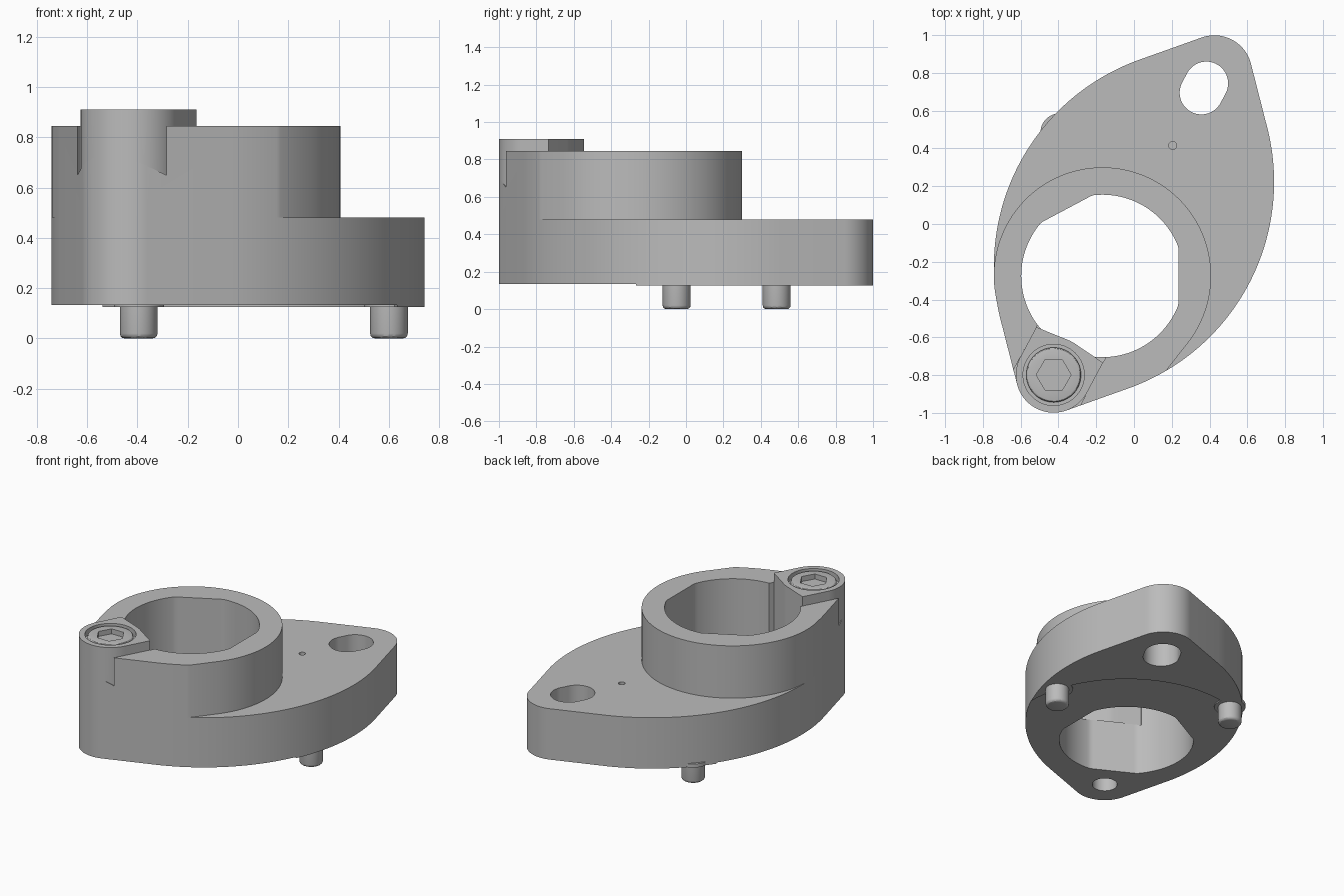
import bpy, bmesh, math
from mathutils import Vector
from mathutils.geometry import convex_hull_2d

if "Cube" in bpy.data.objects:
    bpy.data.objects.remove(bpy.data.objects["Cube"], do_unlink=True)

grey = bpy.data.materials.new("machined grey")
grey.use_nodes = True
grey.diffuse_color = (0.5, 0.5, 0.5, 1)
grey.node_tree.nodes["Principled BSDF"].inputs["Base Color"].default_value = (0.5, 0.5, 0.5, 1)

# Layout: long axis of the flange, and its perpendicular
AXIS = Vector((0.47, 0.8827))
SIDE = Vector((AXIS.y, -AXIS.x))
RING = Vector((-0.167, -0.275))
CLAMP = AXIS * -0.905
SEAT_SLOPE = Vector((AXIS.x * 0.6, AXIS.y * 0.6, 1)).normalized()


def at(s, t):
    return AXIS * s + SIDE * t


def arc(centre, r, start=0, end=360, n=96):
    angles = [math.radians(start + (end - start) * i / n) for i in range(n + 1)]
    return [centre + Vector((math.cos(a), math.sin(a))) * r for a in angles]


def circle(centre, r, n=96):
    return arc(centre, r, n=n)[:-1]


def hull(points):
    return [points[i] for i in convex_hull_2d(points)]


def prism(name, points, z0, z1, seat=None, chamfer=None):
    """Extrude an outline; seat trims it below a sloping plane."""
    bm = bmesh.new()
    face = bm.faces.new([bm.verts.new((p.x, p.y, z0)) for p in points])
    top = bmesh.ops.extrude_face_region(bm, geom=[face])["geom"]
    bmesh.ops.translate(bm, vec=(0, 0, z1 - z0),
                        verts=[v for v in top if isinstance(v, bmesh.types.BMVert)])
    bmesh.ops.recalc_face_normals(bm, faces=bm.faces)
    if seat is not None:
        point = at(-1.1, 0).to_3d() + Vector((0, 0, seat))
        cut_geom = bmesh.ops.bisect_plane(
            bm, geom=bm.verts[:] + bm.edges[:] + bm.faces[:],
            plane_co=point, plane_no=SEAT_SLOPE, clear_inner=True)["geom_cut"]
        bmesh.ops.holes_fill(bm, edges=[e for e in cut_geom if isinstance(e, bmesh.types.BMEdge)])
        bmesh.ops.recalc_face_normals(bm, faces=bm.faces)
    if chamfer:
        z, width = chamfer
        edges = [e for e in bm.edges if all(abs(v.co.z - z) < 1e-5 for v in e.verts)]
        bmesh.ops.bevel(bm, geom=edges, offset=width, segments=3, profile=0.5, affect='EDGES')
    mesh = bpy.data.meshes.new(name)
    bm.to_mesh(mesh)
    bm.free()
    mesh.materials.append(grey)
    obj = bpy.data.objects.new(name, mesh)
    bpy.context.collection.objects.link(obj)
    return obj


def select(obj):
    bpy.ops.object.select_all(action='DESELECT')
    obj.select_set(True)
    bpy.context.view_layer.objects.active = obj


def cut(obj, points, z0, z1, seat=None):
    cutter = prism("cutter", points, z0, z1, seat)
    cutter.hide_render = True
    mod = obj.modifiers.new("cut", 'BOOLEAN')
    mod.operation, mod.solver, mod.object = 'DIFFERENCE', 'EXACT', cutter
    select(obj)
    bpy.ops.object.modifier_apply(modifier=mod.name)
    bpy.data.objects.remove(cutter, do_unlink=True)


# Flange outline: two broad arcs joined to two rounded corners by tangents
side_angle = math.degrees(math.atan2(SIDE.y, SIDE.x))
outline = circle(CLAMP, 0.2) + circle(-CLAMP, 0.2)
for sign, turn in ((1, 0), (-1, 180)):
    mid = side_angle + turn
    outline += arc(SIDE * -0.474 * sign, 1.16, mid - 42, mid + 42)
outline = hull(outline)

# Bore: a circle with three flats
bore = []
for i in range(180):
    a = math.radians(i * 2)
    r = 0.43
    for flat in (0, 118, 242):
        c = math.cos(a - math.radians(flat))
        if c > 0.5:
            r = min(r, 0.402 / c)
    bore.append(RING + Vector((math.cos(a), math.sin(a))) * r)

# Clamp seat shared by both body pieces
seat_plan = [at(-1.3, -0.2), at(-0.6, -0.2), at(-0.6, 0.2), at(-1.3, 0.2)]

flange = prism("flange", outline, 0.125, 0.48)
slot_centre = Vector((0.37, 0.72))
slot = hull(circle(slot_centre + AXIS * 0.028, 0.115) + circle(slot_centre - AXIS * 0.028, 0.115))
cut(flange, circle(RING, 0.8), 0, 0.133)
cut(flange, slot, 0, 1)
cut(flange, circle(Vector((0.205, 0.415)), 0.021, 24), 0.4, 1)

collar_plan = hull(circle(RING, 0.575, 128) + [p for p in outline if p.dot(AXIS) < -0.6])
collar = prism("collar", collar_plan, 0.48, 0.845)
cut(collar, seat_plan, 0.2, 1.2, 0.72)

for body in (flange, collar):
    cut(body, bore, 0, 1.2)
    cut(body, circle(CLAMP, 0.08, 48), 0, 1.2)

# Wedge clamp block with counterbore
clamp_plan = hull(circle(CLAMP, 0.2) + [at(-0.725, -0.2), at(-0.725, 0.2)])
clamp = prism("clamp_block", clamp_plan, 0.2, 0.91, 0.72)
cut(clamp, circle(CLAMP, 0.162, 64), 0.87, 1.2)

# Socket screw
screw = prism("screw_head", circle(CLAMP, 0.145, 64), 0.8, 0.905, chamfer=(0.905, 0.012))
cut(screw, circle(CLAMP, 0.092, 6), 0.83, 1.2)
shank = prism("screw_shank", circle(CLAMP, 0.07, 48), 0.25, 0.81)
parts = [flange, collar, clamp, screw, shank]

# Locating pins on small pads
for side, x, y in (("right", -0.395, 0.485), ("left", 0.6, -0.05)):
    spot = Vector((x, y))
    parts.append(prism(side + "_pin", circle(spot, 0.075, 48), 0, 0.2, chamfer=(0, 0.02)))
    parts.append(prism(side + "_pin_pad", circle(spot, 0.1, 48), 0.125, 0.15))

for part in parts:
    select(part)
    bpy.ops.object.shade_smooth_by_angle(angle=math.radians(30))
